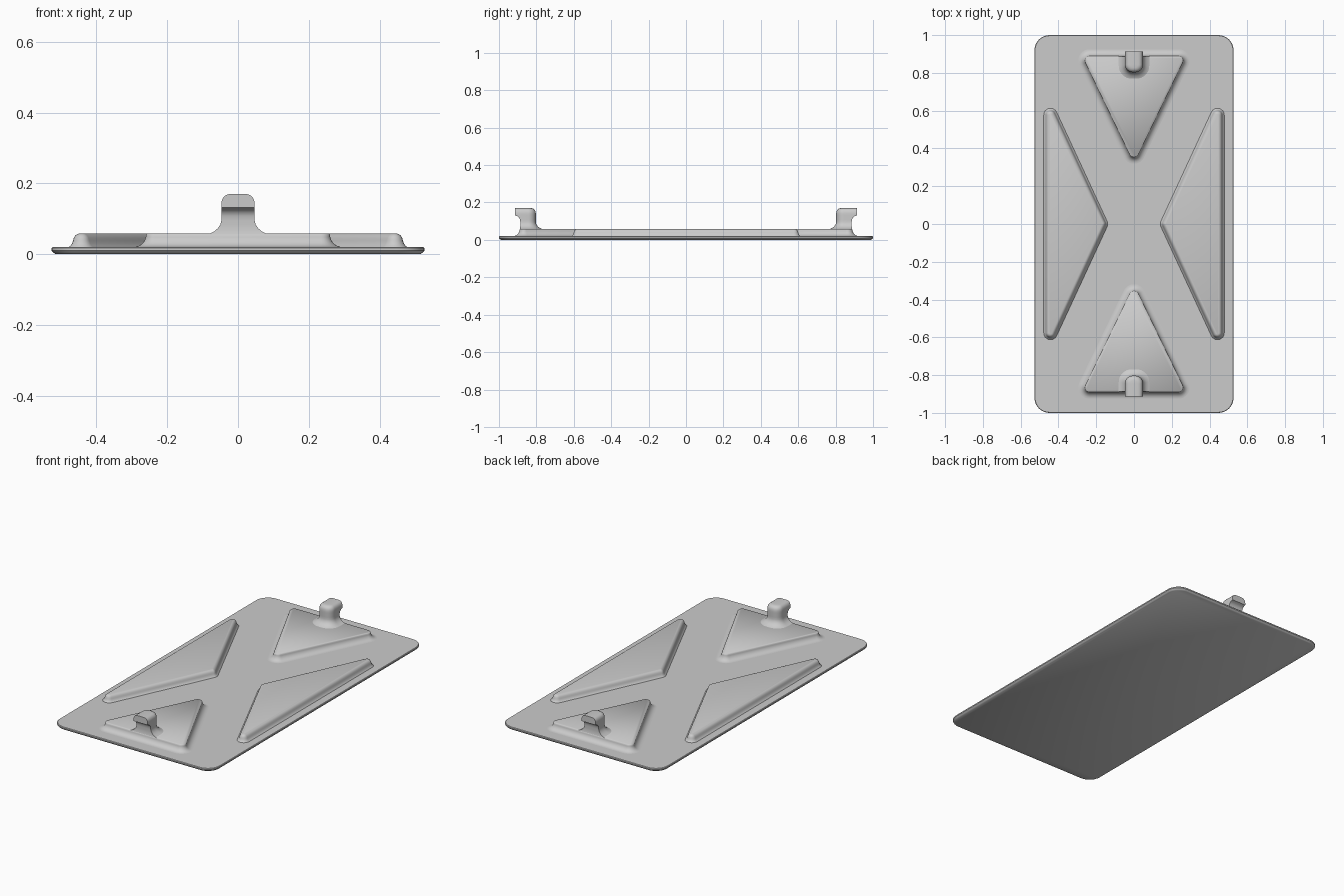
import bpy, bmesh, math

if "Cube" in bpy.data.objects:
    bpy.data.objects.remove(bpy.data.objects["Cube"])

grey = bpy.data.materials.new("grey metal")
grey.diffuse_color = (0.6, 0.6, 0.6, 1)
grey.use_nodes = True
grey.node_tree.nodes["Principled BSDF"].inputs["Base Color"].default_value = grey.diffuse_color


def loft(name, rings, angle):
    """Skin a stack of equal-length rings and cap both ends."""
    bm = bmesh.new()
    loops = [[bm.verts.new(p) for p in ring] for ring in rings]
    n = len(loops[0])
    for a, b in zip(loops, loops[1:]):
        for i in range(n):
            j = (i + 1) % n
            bm.faces.new((a[i], a[j], b[j], b[i]))
    bm.faces.new(loops[0][::-1])
    bm.faces.new(loops[-1])
    bmesh.ops.recalc_face_normals(bm, faces=bm.faces)
    mesh = bpy.data.meshes.new(name)
    bm.to_mesh(mesh)
    bm.free()
    mesh.materials.append(grey)
    ob = bpy.data.objects.new(name, mesh)
    bpy.context.collection.objects.link(ob)
    bpy.ops.object.select_all(action='DESELECT')
    ob.select_set(True)
    bpy.context.view_layer.objects.active = ob
    bpy.ops.object.shade_smooth_by_angle(angle=math.radians(angle))
    return ob


def rounded(centres, radius, z, steps=8):
    """Ring around counter-clockwise corner centres, with an arc at each corner."""
    ring, n = [], len(centres)
    for i, (x, y) in enumerate(centres):
        px, py = centres[i - 1]
        nx, ny = centres[(i + 1) % n]
        start = math.atan2(y - py, x - px) - math.pi / 2
        end = math.atan2(ny - y, nx - x) - math.pi / 2
        sweep = (end - start) % (2 * math.pi)
        for k in range(steps + 1):
            a = start + sweep * k / steps
            ring.append((x + radius * math.cos(a), y + radius * math.sin(a), z))
    return ring


def turned(points, s):
    """Rotate half a turn about z when s is -1."""
    return [(s * p[0], s * p[1], *p[2:]) for p in points]


# base plate with rounded corners and a chamfered underside
corners = [(0.447, -0.92), (0.447, 0.92), (-0.447, 0.92), (-0.447, -0.92)]
loft("base_plate", [rounded(corners, r, z) for z, r in
     ((0, 0.068), (0.004, 0.074), (0.01, 0.08), (0.017, 0.08), (0.02, 0.077))], 40)

# embossed panel profiles: height and outward offset
soft = ((0.018, 0.014), (0.02, 0.013), (0.024, 0.008), (0.03, 0.004), (0.038, 0.001),
        (0.046, -0.001), (0.052, -0.005), (0.056, -0.010), (0.058, -0.016))
flared = [(0.018, 0.036)] + [
    (0.055 - 0.035 * math.cos(a), 0.035 - 0.035 * math.sin(a))
    for a in (math.pi / 2 * k / 8 for k in range(9))] + [(0.058, -0.003)]

side_tri = [(0.175, 0), (0.442, -0.577), (0.442, 0.577)]
end_tri = [(0, 0.379), (0.235, 0.865), (-0.235, 0.865)]

# hook sections: height, half width, inner y, outer y
sections = ((0.055, 0.090, 0.760, 0.889), (0.059, 0.078, 0.772, 0.888),
            (0.065, 0.066, 0.784, 0.887), (0.073, 0.057, 0.793, 0.886),
            (0.083, 0.050, 0.800, 0.886), (0.095, 0.047, 0.803, 0.886),
            (0.108, 0.047, 0.803, 0.887), (0.118, 0.047, 0.803, 0.891),
            (0.126, 0.047, 0.803, 0.900), (0.131, 0.047, 0.803, 0.914),
            (0.140, 0.047, 0.803, 0.914), (0.150, 0.046, 0.804, 0.914),
            (0.158, 0.043, 0.807, 0.914), (0.164, 0.038, 0.812, 0.914),
            (0.168, 0.031, 0.819, 0.914), (0.170, 0.022, 0.828, 0.914))


def hook_ring(z, w, inner, outer):
    """Section with a square outer side and a rounded inner side."""
    r = w * 0.85
    arc = [(w - r + r * math.cos(a), inner + r - r * math.sin(a), z)
           for a in (math.pi / 2 * k / 8 for k in range(9))]
    return ([(w, outer, z)] + arc + [(-x, y, z) for x, y, _ in reversed(arc)]
            + [(-w, outer, z)])


for s, side, end in ((1, "right", "back"), (-1, "left", "front")):
    loft(side + "_side_panel", [rounded(turned(side_tri, s), 0.023 + d, z) for z, d in soft], 50)
    loft(end + "_end_panel", [rounded(turned(end_tri, s), 0.025 + d, z) for z, d in flared], 50)
    loft(end + "_hook", [turned(hook_ring(*sec), s) for sec in sections], 45)
